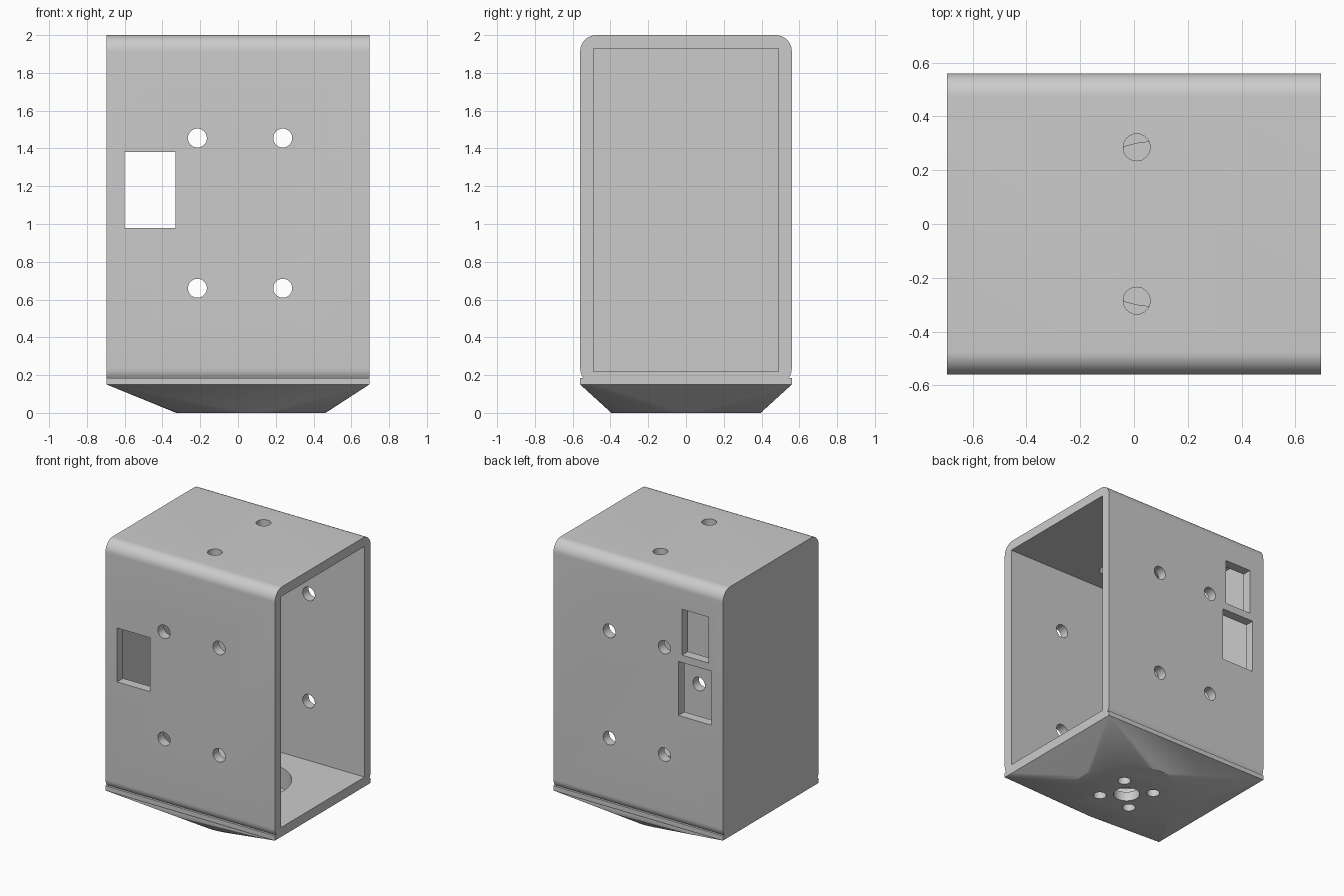
import bpy, bmesh, math
from mathutils import Matrix, Vector

if "Cube" in bpy.data.objects:
    bpy.data.objects.remove(bpy.data.objects["Cube"], do_unlink=True)

HX, HY, TOP = 0.695, 0.56, 2.0      # half width, half depth, height
WALL, RADIUS, BOTTOM = 0.07, 0.085, 0.15
HUB_X, HUB_R = 0.068, 0.395         # mounting disc under the box

grey = bpy.data.materials.new("light grey")
grey.use_nodes = True
COLOUR = (0.6, 0.6, 0.6, 1)
grey.diffuse_color = COLOUR
grey.node_tree.nodes["Principled BSDF"].inputs["Base Color"].default_value = COLOUR


def make(name, bm):
    bmesh.ops.recalc_face_normals(bm, faces=bm.faces)
    mesh = bpy.data.meshes.new(name)
    bm.to_mesh(mesh)
    bm.free()
    mesh.materials.append(grey)
    obj = bpy.data.objects.new(name, mesh)
    bpy.context.collection.objects.link(obj)
    return obj


def block(name, lo, hi):
    lo, hi = Vector(lo), Vector(hi)
    bm = bmesh.new()
    bmesh.ops.create_cube(bm, size=1)
    bmesh.ops.scale(bm, vec=hi - lo, verts=bm.verts)
    bmesh.ops.translate(bm, vec=(lo + hi) / 2, verts=bm.verts)
    return make(name, bm)


def rod(name, centre, radius, length, axis="Z", sides=48):
    bm = bmesh.new()
    turn = Matrix.Rotation(math.pi / 2, 4, "X") if axis == "Y" else Matrix()
    bmesh.ops.create_cone(bm, cap_ends=True, segments=sides, radius1=radius,
                          radius2=radius, depth=length,
                          matrix=Matrix.Translation(centre) @ turn)
    return make(name, bm)


def combine(target, tool, operation="DIFFERENCE"):
    mod = target.modifiers.new(operation.lower(), "BOOLEAN")
    mod.operation, mod.solver, mod.object = operation, "EXACT", tool
    bpy.context.view_layer.objects.active = target
    bpy.ops.object.modifier_apply(modifier=mod.name)
    bpy.data.objects.remove(tool, do_unlink=True)


# Box shell: rounded profile swept along x
bm = bmesh.new()
profile = []
for i, (sy, sz) in enumerate([(1, 1), (-1, 1), (-1, -1), (1, -1)]):
    cy = sy * (HY - RADIUS)
    cz = TOP - RADIUS if sz > 0 else BOTTOM + RADIUS
    for k in range(13):
        a = (i + k / 12) * math.pi / 2
        profile.append(bm.verts.new((-HX, cy + RADIUS * math.cos(a),
                                     cz + RADIUS * math.sin(a))))
face = bm.faces.new(profile)
swept = bmesh.ops.extrude_face_region(bm, geom=[face])
bmesh.ops.translate(bm, vec=(2 * HX, 0, 0),
                    verts=[v for v in swept["geom"] if isinstance(v, bmesh.types.BMVert)])
housing = make("housing", bm)

# Tapered base: rectangular flange blending into the round disc
bm = bmesh.new()
for x in (-HX, HX):
    for y in (-HY, HY):
        for z in (BOTTOM, 0.185):
            bm.verts.new((x, y, z))
for k in range(64):
    a = k * math.tau / 64
    bm.verts.new((HUB_X + HUB_R * math.cos(a), HUB_R * math.sin(a), 0))
bmesh.ops.convex_hull(bm, input=bm.verts)
bmesh.ops.dissolve_limit(bm, angle_limit=0.001, verts=bm.verts, edges=bm.edges)
combine(housing, make("base", bm), "UNION")

# Interior cavity, open at the left side
combine(housing, block("cavity", (-HX + WALL, -HY + WALL, BOTTOM + WALL),
                       (HX + 0.1, HY - WALL, TOP - WALL)))

# Cable windows: one through front and back, one in the back only
combine(housing, block("window", (-0.6, -1, 0.98), (-0.33, 1, 1.38)))
combine(housing, block("back_window", (-0.575, 0.3, 1.435), (-0.36, 1, 1.775)))

# Screw holes through front and back
for x in (-0.215, 0.237):
    for z in (0.66, 1.455):
        combine(housing, rod("screw_hole", (x, 0, z), 0.05, 2, "Y"))

# Top holes
for y in (-0.285, 0.285):
    combine(housing, rod("top_hole", (0.01, y, TOP), 0.05, 0.4))

# Round floor pocket with the hub holes below it
combine(housing, rod("pocket", (HUB_X, 0, 0.22), 0.305, 0.3, sides=64))
combine(housing, rod("hub_hole", (HUB_X, 0, 0), 0.09, 0.4))
for k in range(4):
    a = math.pi / 4 + k * math.pi / 2
    spot = (HUB_X + 0.185 * math.cos(a), 0.185 * math.sin(a), 0)
    combine(housing, rod("hub_screw_hole", spot, 0.045, 0.4, sides=32))

# Smooth rounded corners, keep hard edges
bpy.ops.object.select_all(action="DESELECT")
housing.select_set(True)
bpy.context.view_layer.objects.active = housing
bpy.ops.object.shade_smooth_by_angle(angle=math.radians(25))
